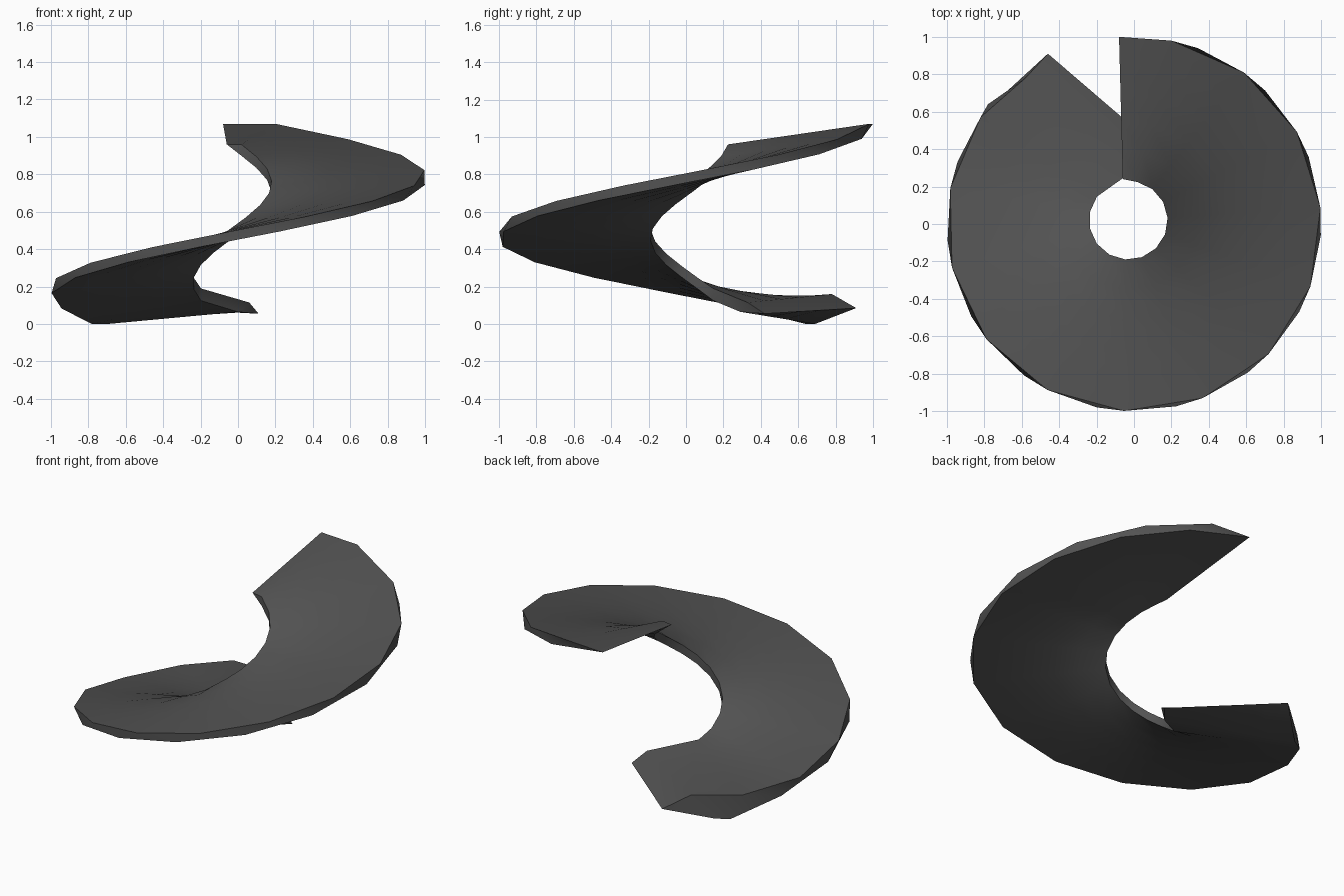
import bpy, bmesh
from math import sin, cos, radians
from mathutils import Vector

if "Cube" in bpy.data.objects:
    bpy.data.objects.remove(bpy.data.objects["Cube"])

RADIAL = 5    # divisions from outer rim to inner rim
STEP = 24.5   # degrees per segment of the spiral


def polar(cx, cy, r, deg, z):
    return Vector((cx + r * cos(radians(deg)), cy + r * sin(radians(deg)), z))


# Each station: top outer, top inner, bottom inner, bottom outer
def station(j):
    ang, zo, zi = STEP * j, 0.0825 * j, 0.065 * j
    return [polar(0, 0, 1, 78.5 - ang, 1.07 - zo),
            polar(-0.03, 0.02, 0.21, 77 - ang, 0.96 - zi),
            polar(-0.03, 0.02, 0.21, 77 - ang, 0.90 - zi),
            polar(0, 0, 1, 70 - ang, 0.99 - zo)]


# Upper wedge tip, where top and underside meet
tip_o, tip_i = Vector((-0.08, 1.0, 1.07)), Vector((-0.06, 0.24, 0.96))
stations = [[tip_o, tip_i, tip_i, tip_o]]
stations += [station(j) for j in range(12)]

# Flared foot and lower wedge tip
foot = station(12)
foot[0] = Vector((-0.82, 0.57, 0.145))
foot[1].z, foot[2].z = 0.19, 0.125
foot[3] = Vector((-0.78, 0.64, 0))
stations.append(foot)
stations.append([Vector((-0.58, 0.78, 0.16)), Vector((0.06, 0.33, 0.115)),
                 Vector((0.0, 0.29, 0.065)), Vector((-0.70, 0.69, 0))])
low_o, low_i = Vector((-0.46, 0.91, 0.085)), Vector((0.11, 0.42, 0.055))
stations.append([low_o, low_i, low_i, low_o])

# Loft the sections into a closed ramp
bm = bmesh.new()
rings = []
for to, ti, bi, bo in stations:
    pts = [to.lerp(ti, k / RADIAL) for k in range(RADIAL + 1)]
    pts += [bi.lerp(bo, k / RADIAL) for k in range(RADIAL + 1)]
    rings.append([bm.verts.new(p) for p in pts])
n = len(rings[0])
for a, b in zip(rings, rings[1:]):
    for k in range(n):
        m = (k + 1) % n
        bm.faces.new((a[k], a[m], b[m], b[k]))
bmesh.ops.remove_doubles(bm, verts=bm.verts, dist=0.0005)
bmesh.ops.recalc_face_normals(bm, faces=bm.faces)

mesh = bpy.data.meshes.new("spiral_ramp")
bm.to_mesh(mesh)
bm.free()
ramp = bpy.data.objects.new("spiral_ramp", mesh)
bpy.context.collection.objects.link(ramp)

mat = bpy.data.materials.new("dark_grey")
mat.diffuse_color = (0.085, 0.085, 0.085, 1)
mat.use_nodes = True
mat.node_tree.nodes["Principled BSDF"].inputs["Base Color"].default_value = mat.diffuse_color
mesh.materials.append(mat)

bpy.context.view_layer.objects.active = ramp
ramp.select_set(True)
bpy.ops.object.shade_smooth_by_angle(angle=radians(35))
